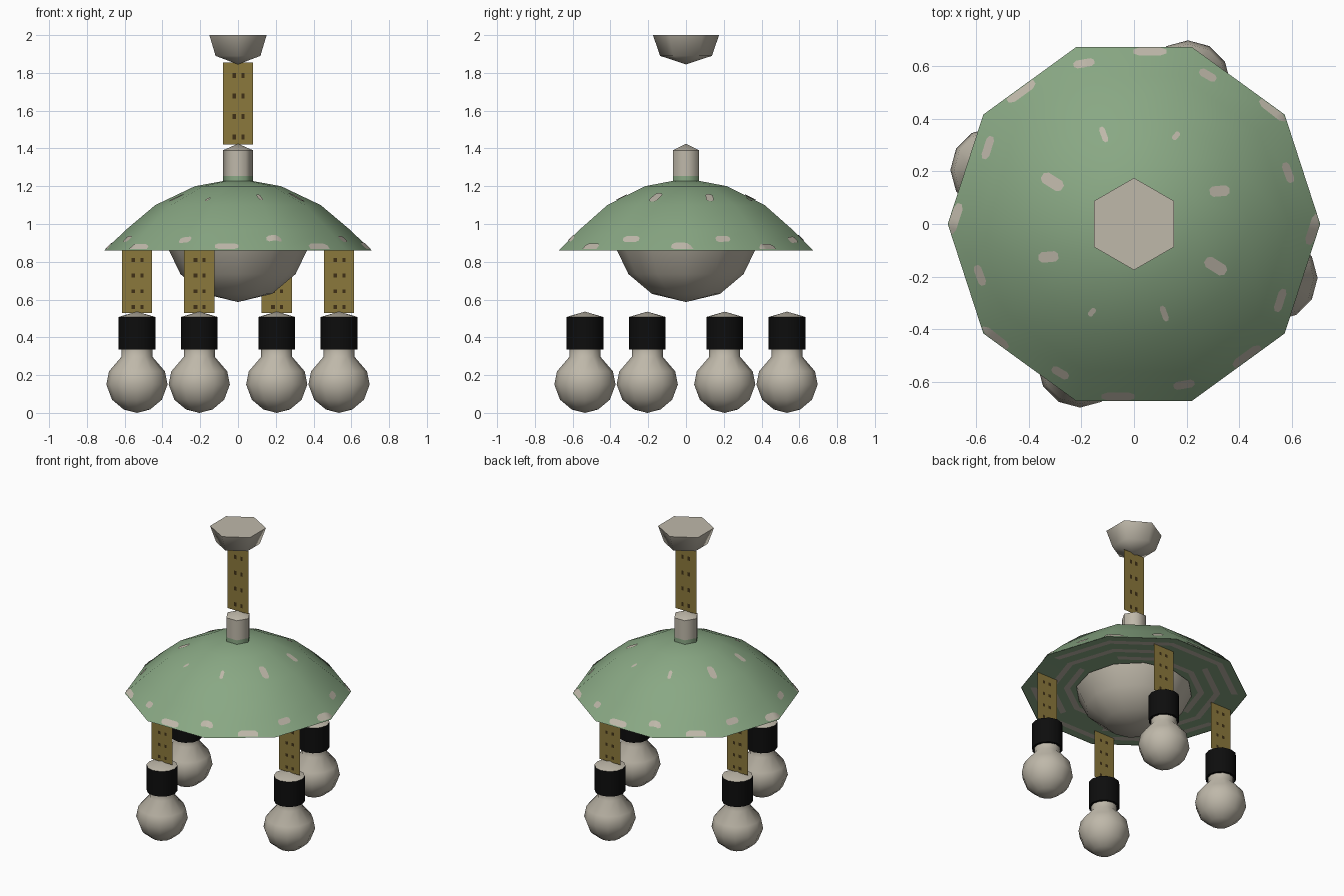
import bpy, bmesh, math
from math import cos, sin, pi

if "Cube" in bpy.data.objects:
    bpy.data.objects.remove(bpy.data.objects["Cube"], do_unlink=True)


def material(name, r, g, b):
    m = bpy.data.materials.new(name)
    m.use_nodes = True
    m.diffuse_color = (r, g, b, 1)
    m.node_tree.nodes["Principled BSDF"].inputs["Base Color"].default_value = (r, g, b, 1)
    return m


green = material("sage_green", 0.25, 0.39, 0.23)
cream = material("warm_cream", 0.52, 0.48, 0.40)
gold = material("old_gold", 0.26, 0.19, 0.045)
brown = material("dark_brown", 0.05, 0.03, 0.008)
black = material("black", 0.004, 0.004, 0.004)


def finish(name, bm, mats, angle, place=(0, 0, 0)):
    mesh = bpy.data.meshes.new(name)
    bm.to_mesh(mesh)
    bm.free()
    for m in mats:
        mesh.materials.append(m)
    if angle:
        mesh.polygons.foreach_set("use_smooth", [True] * len(mesh.polygons))
        mesh.set_sharp_from_angle(angle=math.radians(angle))
    ob = bpy.data.objects.new(name, mesh)
    ob.location = place
    bpy.context.collection.objects.link(ob)
    return ob


def lathe(name, profile, sides, mats, place=(0, 0, 0), phase=0.0, angle=50, rule=None):
    """Spin (radius, height) points; rule picks a material from band and side."""
    bm = bmesh.new()
    rings = []
    for r, z in profile:
        if r == 0:
            rings.append([bm.verts.new((0, 0, z))] * sides)
        else:
            rings.append([bm.verts.new((r * cos(phase + 2 * pi * i / sides),
                                        r * sin(phase + 2 * pi * i / sides), z))
                          for i in range(sides)])
    for band, (a, b) in enumerate(zip(rings, rings[1:])):
        for i in range(sides):
            j = (i + 1) % sides
            corners = list(dict.fromkeys((a[i], a[j], b[j], b[i])))
            f = bm.faces.new(corners)
            if rule:
                f.material_index = rule(band, i)
    bmesh.ops.recalc_face_normals(bm, faces=bm.faces)
    return finish(name, bm, mats, angle, place)


def chain(name, x, y, low, high):
    """Flat strap with two columns of dark link marks."""
    bm = bmesh.new()
    xs = [-0.08, -0.03, -0.01, 0.018, 0.034, 0.08]
    n = 16
    grid = [[bm.verts.new((u, 0, low + (high - low) * k / n)) for u in xs]
            for k in range(n + 1)]
    for k in range(n):
        for c in range(len(xs) - 1):
            f = bm.faces.new((grid[k][c], grid[k][c + 1], grid[k + 1][c + 1], grid[k + 1][c]))
            f.material_index = int(c in (1, 3) and k % 4 == 1)
    finish(name, bm, [gold, brown], 0, (x, y, 0))


# Ceiling canopy, hanging strap and stem
lathe("ceiling_canopy", [(0, 2), (0.175, 2), (0.137, 1.89), (0, 1.845)], 6, [cream],
      phase=pi / 2, angle=62)
chain("main_chain", 0, 0, 1.42, 1.855)
lathe("stem", [(0.08, 1.2), (0.08, 1.255), (0.08, 1.39), (0, 1.425)], 6, [cream, green],
      angle=62, rule=lambda band, i: int(band == 0))

# Ten-sided shade
SIDES = 10
shade = [(0.707, 0.86), (0.59, 0.972), (0.438, 1.10), (0.228, 1.2), (0.08, 1.227), (0, 1.227)]
lathe("shade", shade, SIDES, [green])

# Shade underside with broken worn bands
lathe("shade_underside",
      [(0.705, 0.861), (0.65, 0.862), (0.61, 0.863), (0.54, 0.864), (0.50, 0.865),
       (0.44, 0.866), (0.40, 0.867), (0, 0.868)],
      SIDES, [green, cream],
      rule=lambda band, i: int(band in (1, 3, 5) and (i + band) % 5 != 0))


def shade_height(x, y):
    """Point on the faceted shade above a plan position, kept inside the rim."""
    half = pi / SIDES
    rho = max(x * cos(half * (2 * k + 1)) + y * sin(half * (2 * k + 1))
              for k in range(SIDES)) / cos(half)
    if rho > 0.704:
        x, y, rho = x * 0.704 / rho, y * 0.704 / rho, 0.704
    for (r0, z0), (r1, z1) in zip(shade, shade[1:]):
        if r1 <= rho <= r0:
            return x, y, z0 + (z1 - z0) * (r0 - rho) / (r0 - r1) + 0.005
    return x, y, shade[-1][1]


# Worn patches on the shade: x, y, turn in degrees, length, width
patches = [
    (0.06, 0.655, 0, 0.125, 0.03), (-0.43, 0.505, 36, 0.125, 0.04),
    (0.53, 0.435, -38, 0.125, 0.04), (0.68, -0.02, 72, 0.12, 0.035),
    (-0.19, 0.61, 10, 0.08, 0.03), (0.28, 0.565, -30, 0.07, 0.03),
    (0.585, 0.195, -70, 0.08, 0.03), (-0.555, 0.29, 72, 0.09, 0.03),
    (-0.31, 0.16, -32, 0.09, 0.045), (0.325, 0.125, 5, 0.075, 0.04),
    (-0.115, 0.34, -70, 0.06, 0.022), (0.16, 0.335, 50, 0.035, 0.02),
]
bm = bmesh.new()
for px, py, turn, length, width in patches:
    for sign in (1, -1):
        t = math.radians(turn)
        rows = []
        for k in range(7):
            u = (k / 6 - 0.5) * length
            half_w = width * (0.25 if k in (0, 6) else 0.5)
            row = []
            for v in (-half_w, 0, half_w):
                x = sign * (px + u * cos(t) - v * sin(t))
                y = sign * (py + u * sin(t) + v * cos(t))
                row.append(bm.verts.new(shade_height(x, y)))
            rows.append(row)
        for a, b in zip(rows, rows[1:]):
            for c in range(2):
                bm.faces.new((a[c], b[c], b[c + 1], a[c + 1]))
finish("worn_patches", bm, [cream], 50)

# Glass bowl under the shade
lathe("glass_bowl", [(0.365, 0.86), (0.305, 0.735), (0.18, 0.63), (0, 0.587)], 12, [cream], angle=60)

# Four hanging lamps, each a quarter turn from the last
x, y = 0.535, -0.205
for n in range(1, 5):
    chain(f"lamp_chain_{n}", x, y, 0.53, 0.862)
    lathe(f"socket_{n}", [(0, 0.335), (0.097, 0.335), (0.097, 0.508), (0, 0.536)], 12,
          [black, cream], (x, y, 0), rule=lambda band, i: int(band == 2))
    lathe(f"bulb_{n}", [(0, 0), (0.07, 0.018), (0.132, 0.07), (0.162, 0.15), (0.148, 0.22),
                        (0.082, 0.297), (0.082, 0.34)], 12, [cream], (x, y, 0), angle=60)
    x, y = -y, x
